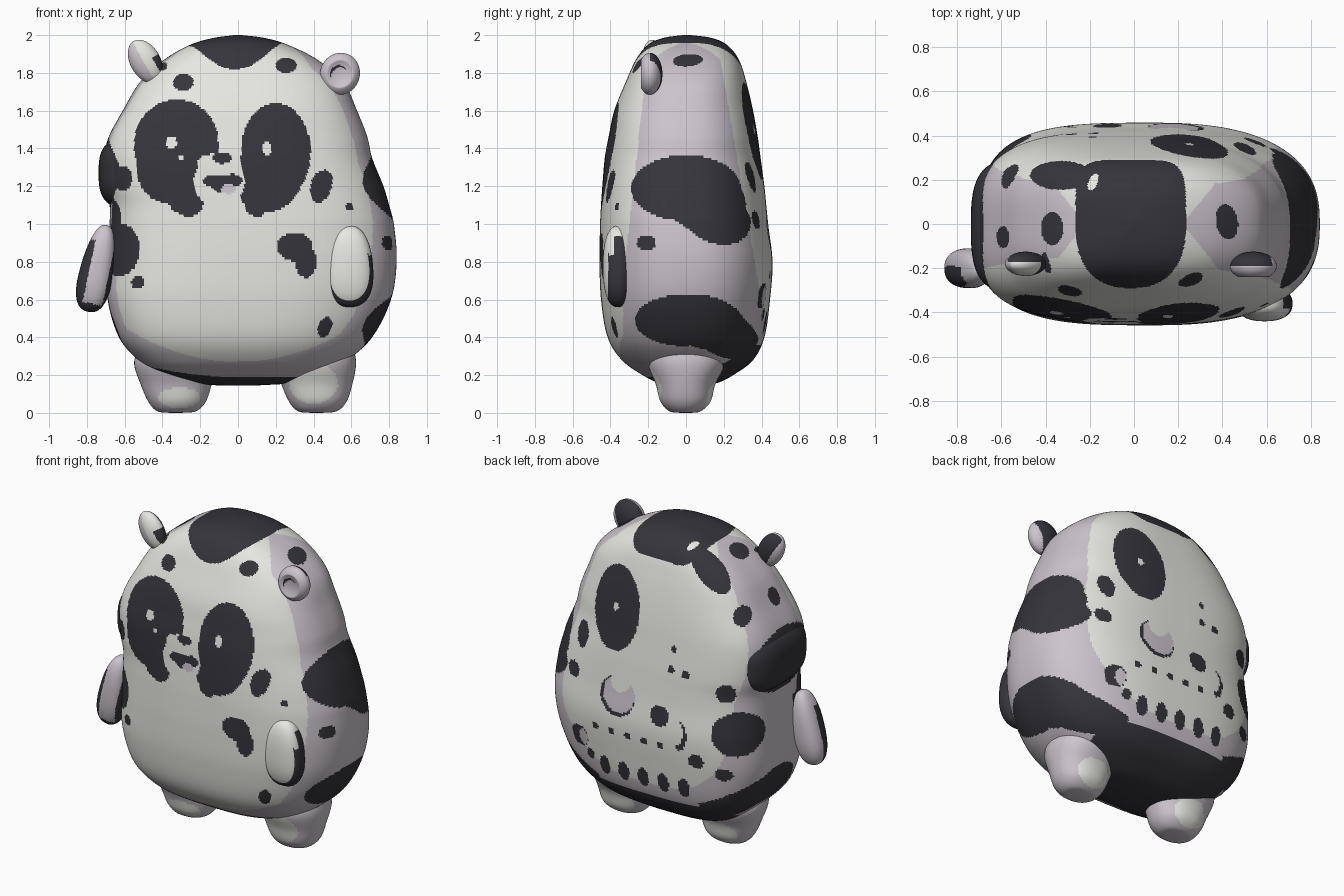
import bpy, bmesh, math
from mathutils import Vector, Matrix

default = bpy.data.objects.get("Cube")
if default:
    bpy.data.objects.remove(default, do_unlink=True)


def material(name, rgb):
    mat = bpy.data.materials.new(name)
    mat.use_nodes = True
    colour = (*rgb, 1)
    mat.diffuse_color = colour
    bsdf = next(n for n in mat.node_tree.nodes if n.type == 'BSDF_PRINCIPLED')
    bsdf.inputs["Base Color"].default_value = colour
    bsdf.inputs["Roughness"].default_value = 0.7
    return mat


CREAM, LILAC, DARK = range(3)
MATERIALS = [material("cream", (0.82, 0.82, 0.78)),
             material("pale_lilac", (0.6, 0.555, 0.605)),
             material("charcoal", (0.035, 0.035, 0.043))]


def finish(bm, name, rule):
    """Colour every face with rule(centre) and link the object."""
    bmesh.ops.recalc_face_normals(bm, faces=bm.faces)
    for face in bm.faces:
        face.smooth = True
        face.material_index = rule(face.calc_center_median())
    mesh = bpy.data.meshes.new(name)
    bm.to_mesh(mesh)
    bm.free()
    for mat in MATERIALS:
        mesh.materials.append(mat)
    obj = bpy.data.objects.new(name, mesh)
    bpy.context.collection.objects.link(obj)
    return obj


def smooth_rows(rows, spacing):
    """Spline through the control sections, paced by the distance between them."""
    rows = [Vector(r) for r in rows]
    last = len(rows) - 1
    gaps = [(q - p).length for p, q in zip(rows, rows[1:])]
    slopes = []
    for i in range(last + 1):
        a, b = max(i - 1, 0), min(i + 1, last)
        slopes.append((rows[b] - rows[a]) / sum(gaps[a:b]))
    for i, gap in enumerate(gaps):
        p, q = rows[i], rows[i + 1]
        steps = max(2, round(gap / spacing))
        for k in range(steps):
            t = k / steps
            s = 1 - t
            yield (p * (s * s * (1 + 2 * t)) + q * (t * t * (3 - 2 * t))
                   + (slopes[i] * s - slopes[i + 1] * t) * (gap * t * s))
    yield rows[last]


def loft(name, rows, spacing, sides, power_left, power_right, rule, shift=0):
    """Stack rounded-box sections given as (z, x min, x max, y min, y max)."""
    bm = bmesh.new()
    rings = []
    for z, x0, x1, y0, y1 in smooth_rows(rows, spacing):
        ring = []
        for i in range(sides):
            a = math.tau * i / sides
            c, s = math.cos(a), math.sin(a)
            n = power_left if c > 0 else power_right
            r = (abs(c) ** n + abs(s) ** n) ** (-1 / n)
            ring.append(bm.verts.new((shift + (x0 + x1) / 2 + (x1 - x0) / 2 * r * c,
                                      (y0 + y1) / 2 + (y1 - y0) / 2 * r * s, z)))
        rings.append(ring)
    for low, high in zip(rings, rings[1:]):
        for i in range(sides):
            j = (i + 1) % sides
            bm.faces.new((low[i], low[j], high[j], high[i]))
    for ring in (rings[0], rings[-1]):
        bm.faces.new(ring)
    return finish(bm, name, rule)


def ellipsoid(name, centre, size, tilt, rule, cup=0, power=2, taper=0):
    """Rounded blob; power makes it boxier, taper narrows its top, cup hollows its front."""
    bm = bmesh.new()
    bmesh.ops.create_uvsphere(bm, u_segments=64, v_segments=48, radius=1,
                              matrix=Matrix.Rotation(math.pi / 2, 4, 'X'))
    for v in bm.verts:
        v.co /= sum(abs(c) ** power for c in v.co) ** (1 / power)
        v.co.x *= 1 - taper * v.co.z
        if cup and v.co.y < -cup:
            v.co.y = -2 * cup - v.co.y
    obj = finish(bm, name, rule)
    obj.data.transform(Matrix.Translation(centre) @ Matrix.Rotation(math.radians(tilt), 4, 'Y')
                       @ Matrix.Diagonal((*size, 1)))
    return obj


def inside(u, v, spot):
    """Whether u, v lies in the ellipse (centre, radii, optional tilt)."""
    cu, cv, ru, rv, *tilt = spot
    du, dv = u - cu, v - cv
    if tilt:
        c, s = math.cos(math.radians(tilt[0])), math.sin(math.radians(tilt[0]))
        du, dv = du * c + dv * s, dv * c - du * s
    return (du / ru) ** 2 + (dv / rv) ** 2 < 1


# Painted markings for each side of the body
EYE_PATCHES = [(-.325, 1.42, .225, .24), (-.37, 1.31, .17, .2), (-.3, 1.2, .11, .17, 25),
               (.2, 1.38, .185, .26), (.17, 1.22, .18, .15, 35), (.1, 1.12, .07, .08)]
MUZZLE = [(-.1, 1.22, .135, .13), (-.045, 1.45, .06, .2), (-.13, 1.325, .085, .045)]
FACE = [(-.085, 1.35, .052, .03), (-.08, 1.23, .105, .04), (-.08, 1.2, .06, .035)]
PUPILS = [(-.35, 1.43, .028, .034), (.155, 1.4, .024, .036), (-.3, 1.35, .01, .02)]
FRONT_SPOTS = [(-.29, 1.75, .055, .045), (.255, 1.84, .055, .04), (-.61, 1.24, .05, .065),
               (.44, 1.2, .055, .09, -20), (.59, 1.09, .02, .02), (.3, .88, .095, .075),
               (.36, .8, .055, .085), (.46, .455, .035, .055, -20), (-.53, .69, .035, .035),
               (-.63, .865, .11, .14), (-.395, 1.835, .02, .02)]
BACK_SPOTS = [(.25, 1.49, .175, .26), (-.12, .915, .065, .065), (-.19, 1.35, .02, .02),
              (-.18, 1.22, .024, .024), (-.28, 1.21, .028, .025), (.5, 1.25, .05, .08),
              (.55, 1.02, .05, .05), (.48, .62, .07, .07), (.4, .52, .03, .035),
              (-.37, .68, .05, .045), (-.53, .61, .05, .04), (-.26, .82, .05, .09)]
BACK_SPOTS += [(.34 - .118 * i, .73, .022, .024) for i in range(5)]
TEETH = [(.29 - .142 * i, .48, .04, .062) for i in range(5)]
CORNER_SPOTS = [(-.31, .87, .16, .14), (-.24, 1.13, .06, .06), (-.335, 1.6, .055, .055)]
LEFT_SPOTS = [(0, 1.19, .29, .175), (.16, 1.04, .19, .14, -25), (.1, 1.13, .23, .18, -30),
              (-.21, .9, .05, .04), (-.02, .49, .25, .135), (.2, .42, .2, .12, -25),
              (.1, .48, .23, .14, -15)]
RIGHT_SPOTS = [(-.02, 1.27, .3, .2), (-.24, 1, .06, .13), (.03, .46, .2, .13),
               (.2, .42, .2, .12, -25), (-.06, 1.63, .05, .05)]
TOP_SPOTS = [(-.37, -.02, .05, .075), (-.33, .22, .14, .065), (.42, .01, .05, .08, 10)]

SIDES = {  # test for the side, then the two coordinates used on it
    "front": (lambda p: p.y < -.13, lambda p: (p.x, p.z)),
    "back": (lambda p: p.y > .1, lambda p: (p.x, p.z)),
    "corner": (lambda p: p.x < -.3 and p.y > .02, lambda p: (.82 * p.x + .57 * p.y, p.z)),
    "left": (lambda p: p.x > .36, lambda p: (p.y, p.z)),
    "right": (lambda p: p.x < -.36, lambda p: (p.y, p.z)),
    "top": (lambda p: p.z > 1.55, lambda p: (p.x, p.y)),
}
# Painting order: later layers cover earlier ones
LAYERS = [("front", DARK, EYE_PATCHES), ("front", CREAM, MUZZLE + PUPILS),
          ("front", DARK, FACE + FRONT_SPOTS), ("front", LILAC, [(-.05, 1.185, .038, .026)]),
          ("front", CREAM, [(-.085, 1.272, .055, .016)]),
          ("back", DARK, BACK_SPOTS + TEETH),
          ("back", CREAM, [(.25, 1.5, .02, .025), (-.235, .84, .05, .085)]),
          ("back", DARK, [(.19, .96, .125, .125)]),
          ("back", LILAC, [(.18, .975, .115, .115), (-.47, .5, .03, .03), (.45, .62, .035, .05)]),
          ("back", CREAM, [(.175, 1.05, .068, .06)]),
          ("left", DARK, LEFT_SPOTS), ("right", DARK, RIGHT_SPOTS),
          ("corner", DARK, CORNER_SPOTS), ("top", DARK, TOP_SPOTS),
          ("top", CREAM, [(-.185, .19, .02, .04, -25)])]


def body_colour(p):
    drop = 2 - p.z
    edge = .19 if p.x > 0 else .14
    front = p.y < -edge - .11 * min(drop, 1.3) and p.z > .27 + .5 * p.x ** 2
    back = p.y > .16 + .17 * drop and p.z > .36
    crown = p.z > 1.8 and abs(p.x) < .22 + .8 * abs(p.y)
    colour = CREAM if front or back or crown else LILAC
    # dark underside, rising at the back and the right, and dark cap
    belly = .19 + (.25 * p.x ** 2 if p.x < 0 else 0)
    if p.z < belly or (p.y > .12 and p.z < .36 and abs(p.x) < .5):
        colour = DARK
    power = 5 if p.y > 0 else 2.4
    if p.z > 1.7 and abs((p.x + .015) / .25) ** power + abs(p.y / .29) ** power < 1:
        colour = DARK
    for side, paint, spots in LAYERS:
        on_side, coords = SIDES[side]
        if on_side(p):
            u, v = coords(p)
            if any(inside(u, v, spot) for spot in spots):
                colour = paint
    return colour


# Body: one broad, flattened form
BODY = [(.145, -.1, .1, -.07, .08), (.16, -.3, .3, -.15, .17), (.2, -.42, .43, -.23, .25),
        (.28, -.53, .58, -.34, .355), (.4, -.63, .71, -.415, .415), (.6, -.69, .81, -.45, .445),
        (.8, -.69, .84, -.458, .458), (1, -.68, .825, -.455, .435), (1.1, -.68, .8, -.45, .425),
        (1.2, -.705, .77, -.443, .415), (1.35, -.71, .71, -.43, .395), (1.46, -.685, .685, -.41, .38),
        (1.6, -.61, .63, -.38, .355), (1.75, -.52, .56, -.32, .32), (1.87, -.39, .42, -.265, .28),
        (1.95, -.25, .26, -.2, .215), (1.985, -.13, .14, -.12, .135), (2, -.02, .02, -.02, .03)]
loft("body", BODY, .0125, 400, 2.55, 3.3, body_colour)

# Squarish dark bulge on the right side
ellipsoid("side_bulge", (-.53, -.01, 1.27), (.208, .3, .195), 0, lambda p: DARK, power=3)

# Legs: short stumps with pale pads
LEG = [(0, -.03, .03, -.03, .03), (.01, -.1, .11, -.09, .08), (.06, -.145, .16, -.135, .13),
       (.15, -.185, .19, -.16, .155), (.26, -.22, .21, -.2, .205), (.34, -.2, .2, -.19, .19)]
for name, x, pad in (("left_leg", .415, (.4, .155, .13, .105)),
                     ("right_leg", -.33, (-.31, .08, .11, .055))):
    def leg_colour(p):
        spot = pad if p.y < 0 else (x, .1, .115, .08)
        return CREAM if inside(p.x, p.z, spot) else LILAC
    loft(name, LEG, .015, 96, 2.2, 2.2, leg_colour, x)


# Arms: flattened paddles with a dark edge
def left_arm_colour(p):
    rim = -.65 if p.z < .3 else -.3
    return DARK if p.y > rim and p.z < .75 else CREAM


def right_arm_colour(p):
    edge = p.x < -.45 or p.x > .75 or p.z < -.8
    return DARK if p.y < .1 and p.z < .6 and edge else LILAC


ellipsoid("left_arm", (.59, -.36, .775), (.125, .08, .215), 0, left_arm_colour,
          power=2.4, taper=.12)
ellipsoid("right_arm", (-.745, -.2, .765), (.088, .09, .235), 12, right_arm_colour,
          power=2.4, taper=.2)


# Ears: dark behind, pale in front, the left one cupped with a dark fold
def left_ear_colour(p):
    fold = (inside(p.x, p.z, (-.05, -.05, .45, .45))
            and not inside(p.x, p.z, (.06, -.14, .45, .45)))
    return DARK if (p.y > 0 and p.x < .55) or fold else LILAC


def right_ear_colour(p):
    if (p.y > .1 and p.x > -.4) or (p.x > .5 and p.z < 0):
        return DARK
    return CREAM if p.x > -.1 else LILAC


ellipsoid("left_ear", (.54, -.19, 1.795), (.105, .065, .112), 20, left_ear_colour, cup=.75)
ellipsoid("right_ear", (-.49, -.18, 1.86), (.08, .055, .125), -30, right_ear_colour)
